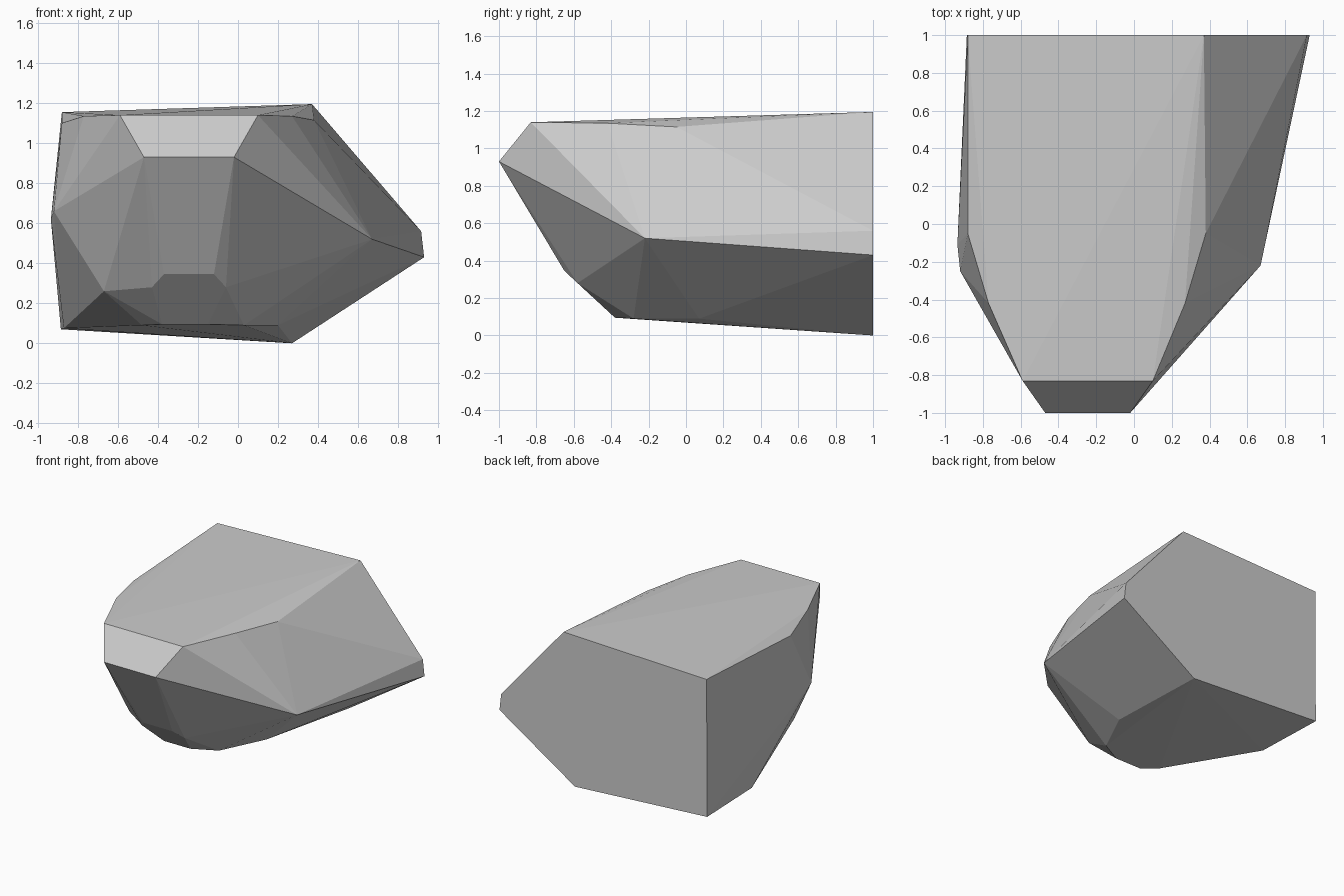
import bpy
import bmesh
from math import radians


def remove_default_cube():
    cube = bpy.data.objects.get("Cube")
    if cube:
        bpy.data.objects.remove(cube, do_unlink=True)


def make_material(name, colour):
    material = bpy.data.materials.new(name)
    material.use_nodes = True
    material.diffuse_color = colour
    shader = material.node_tree.nodes["Principled BSDF"]
    shader.inputs["Base Color"].default_value = colour
    return material


def level_edge(y, z, *across):
    """Corners that share one depth and height."""
    return [(x, y, z) for x in across]


def build_hull(name, corners, material):
    """Wrap the corners in a faceted convex shell."""
    mesh = bpy.data.meshes.new(name)
    shell = bmesh.new()
    for corner in corners:
        shell.verts.new(corner)
    result = bmesh.ops.convex_hull(shell, input=shell.verts[:])
    unused = {item for key in ("geom_interior", "geom_unused")
              for item in result[key] if isinstance(item, bmesh.types.BMVert)}
    bmesh.ops.delete(shell, geom=list(unused), context="VERTS")
    # merge nearly coplanar triangles into clean facets
    bmesh.ops.dissolve_limit(shell, angle_limit=radians(1),
                             verts=shell.verts[:], edges=shell.edges[:])
    bmesh.ops.recalc_face_normals(shell, faces=shell.faces[:])
    shell.to_mesh(mesh)
    shell.free()
    mesh.materials.append(material)
    rock = bpy.data.objects.new(name, mesh)
    bpy.context.collection.objects.link(rock)
    return rock


remove_default_cube()

# flat broken face at the back
back_face = [(-.88, 1, 1.155), (.37, 1, 1.195), (.915, 1, .56),
             (.93, 1, .43), (.27, 1, 0), (-.885, 1, .07)]

# bevelled nose, undercut towards the base
nose = (level_edge(-.83, 1.14, -.59, .1)
        + level_edge(-1, .93, -.47, -.02)
        + level_edge(-.65, .345, -.37, -.12)
        + level_edge(-.58, .28, -.43, -.06))

# rim of the top plate
top_rim = (level_edge(-.42, 1.135, -.77, .27)
           + [(.38, -.05, 1.115), (.41, .35, 1.11), (-.88, -.05, 1.1)])

# front edge and corners of the underside
underside = (level_edge(-.38, .095, -.38, -.15)
             + level_edge(-.28, .09, -.48, .03)
             + [(.2, .07, .09), (-.87, .42, .075)])

# bulging corners on both flanks
flanks = [(.67, -.22, .52), (.02, -.62, .44),
          (-.92, -.25, .66), (-.935, -.11, .62),
          (-.66, -.57, .61), (-.59, -.57, .44),
          (-.5, -.63, .44), (-.67, -.4, .26)]

stone = make_material("stone grey", (.6, .6, .6, 1))
build_hull("rock", back_face + nose + top_rim + underside + flanks, stone)
